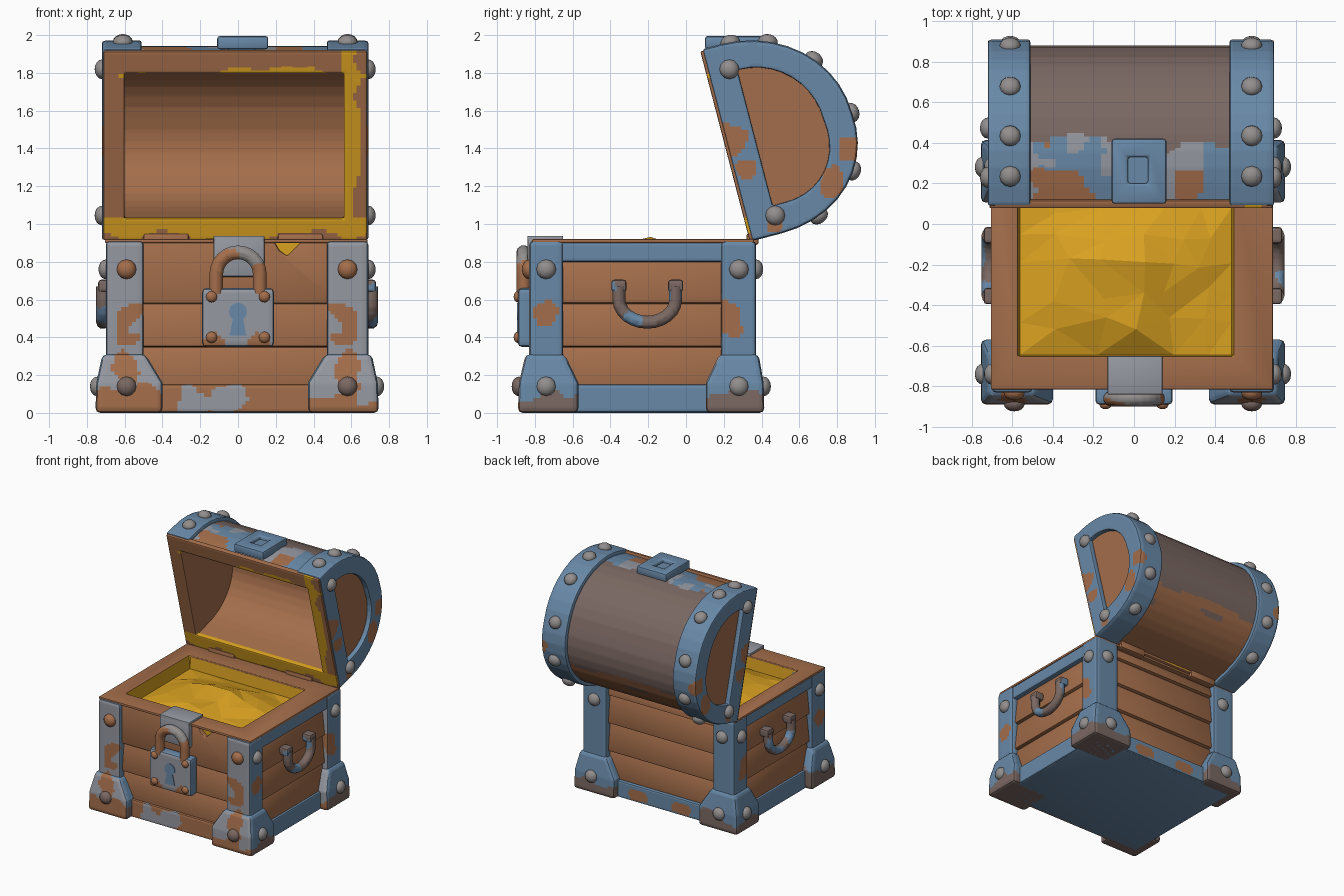
import bpy, bmesh, math, random
from mathutils import Vector, noise

if "Cube" in bpy.data.objects:
    bpy.data.objects.remove(bpy.data.objects["Cube"])
random.seed(4)

def mat(name, r, g, b):
    m = bpy.data.materials.new(name)
    m.diffuse_color = (r, g, b, 1)
    m.use_nodes = True
    m.node_tree.nodes["Principled BSDF"].inputs["Base Color"].default_value = m.diffuse_color
    return m
WOOD, BLUE = mat("brown wood", 0.37, 0.155, 0.07), mat("blue metal", 0.14, 0.25, 0.39)
GREY, GOLD = mat("grey metal", 0.30, 0.315, 0.355), mat("gold", 0.70, 0.36, 0.015)
DARK, RIVET = mat("weathered wood", 0.195, 0.138, 0.122), mat("rivet grey", 0.29, 0.27, 0.27)

# Maps from profile coordinates to space; L is the open lid (a along the rim, b out through the dome)
X = lambda t, y, z: Vector((t, y, z))
Y = lambda t, x, z: Vector((x, t, z))
Z = lambda t, x, y: Vector((x, y, t))
L = lambda x, a, b: Vector((x, 0.35 - 0.252 * a + 0.968 * b, 0.92 + 0.968 * a + 0.252 * b))
lid_a = lambda c: -0.252 * (c.y - 0.35) + 0.968 * (c.z - 0.92)
lid_b = lambda c: 0.968 * (c.y - 0.35) + 0.252 * (c.z - 0.92)
half_turn = [math.pi * i / 12 for i in range(13)]

# Builders: a colour is a material, or a rule applied to finely cut faces
def finish(name, bm, colour, bevel=0.0, step=0.02):
    bmesh.ops.recalc_face_normals(bm, faces=bm.faces[:])
    sharp = [e for e in bm.edges if bevel and e.is_manifold and e.calc_face_angle() > 0.6]
    if sharp:
        bmesh.ops.bevel(bm, geom=sharp, offset=bevel, segments=2, profile=0.5, affect='EDGES', clamp_overlap=True)
    mats = [colour]
    if callable(colour):
        for ax in range(3):
            vals = [v.co[ax] for v in bm.verts]
            co, no = Vector(), Vector()
            co[ax], no[ax] = min(vals) + step, 1
            while co[ax] < max(vals) - 0.004:
                geom = bm.verts[:] + bm.edges[:] + bm.faces[:]
                bmesh.ops.bisect_plane(bm, geom=geom, plane_co=co, plane_no=no, dist=1e-5)
                co[ax] += step
        bm.normal_update()
        picks = [colour(f.calc_center_median(), f.normal) for f in bm.faces]
        mats = list(dict.fromkeys(picks))
        for f, m in zip(bm.faces, picks):
            f.material_index = mats.index(m)
    me = bpy.data.meshes.new(name)
    for m in mats:
        me.materials.append(m)
    bm.to_mesh(me)
    bm.free()
    bpy.context.collection.objects.link(bpy.data.objects.new(name, me))

def loft(name, loops, colour, bevel=0.012, cyclic=False, step=0.02):
    bm = bmesh.new()
    R = [[bm.verts.new(p) for p in loop] for loop in loops]
    for i in range(0 if cyclic else 1, len(R)):
        for k in range(len(R[i])):
            bm.faces.new((R[i - 1][k - 1], R[i - 1][k], R[i][k], R[i][k - 1]))
    if not cyclic:
        bm.faces.new(R[0])
        bm.faces.new(R[-1])
    finish(name, bm, colour, bevel, step)

def prism(name, pts, lo, hi, fn, colour, bevel=0.012):
    loft(name, [[fn(t, *p) for p in pts] for t in (lo, hi)], colour, bevel)
def rect(x0, x1, y0, y1):
    return [(x0, y0), (x1, y0), (x1, y1), (x0, y1)]
def box(name, x0, x1, y0, y1, z0, z1, colour, bevel=0.012):
    prism(name, rect(y0, y1, z0, z1), x0, x1, X, colour, bevel)
def ring(name, outer, inner, lo, hi, fn, colour, bevel=0.012, cyclic=True, step=0.02):
    loops = [(fn(lo, *o), fn(hi, *o), fn(hi, *i), fn(lo, *i)) for o, i in zip(outer, inner)]
    loft(name, loops, colour, bevel, cyclic, step)
def tube(name, pts, r, side, colour):
    loops = []
    for i, p in enumerate(pts):
        w = (pts[min(i + 1, len(pts) - 1)] - pts[max(i - 1, 0)]).cross(side).normalized()
        loops.append([p + r * (math.cos(k * math.pi / 5) * side + math.sin(k * math.pi / 5) * w) for k in range(10)])
    loft(name, loops, colour, 0)
def rivets(name, spots, r=0.052):
    bm = bmesh.new()
    for loc, nrm in spots:
        q = Vector(nrm).to_track_quat('Z', 'Y')
        for v in bmesh.ops.create_uvsphere(bm, u_segments=12, v_segments=8, radius=r)['verts']:
            v.co = q @ Vector((v.co.x, v.co.y, v.co.z * 0.75)) + Vector(loc)
    finish(name, bm, lambda c, n: RIVET if c.y > -0.82 else DARK if c.z < 0.25 else WOOD, step=9)

# Worn metal: rust spots (mirrored x, y, z, radius) with wavy edges, grey on the front
RUST = [(0.59, -0.84, 0.50, 0.09), (0.52, -0.84, 0.41, 0.06), (0.69, -0.75, 0.52, 0.065), (0.69, 0.24, 0.53, 0.06),
        (0.69, 0.25, 0.45, 0.05), (0.70, 0.26, 1.42, 0.07), (0.70, 0.31, 1.30, 0.06), (0.70, 0.87, 1.41, 0.06),
        (0.70, 0.77, 1.22, 0.07), (0.70, 0.47, 0.99, 0.04), (0.14, -0.89, 0.37, 0.06), (0.2, 0.36, 0.07, 0.06),
        (0.60, -0.86, 0.25, 0.06)]
def near(c, x, y, z, r):
    return (c - Vector((x, y, z))).length < r * (1 + 1.1 * noise.noise(c * 8))
def metal(c, n):
    if any(near(Vector((abs(c.x + 0.01), c.y, c.z)), *s) for s in RUST):
        return WOOD
    return GREY if n.y < -0.5 and c.z < 0.95 else BLUE
def foot_rule(c, n):
    if c.z < 0.11 + 0.12 * noise.noise(c * 6):
        return WOOD if n.y < -0.5 else DARK
    return metal(c, n)
def skirt_rule(c, n):
    return GREY if near(c, -0.24, -0.81, 0.07, 0.08) or near(c, -0.08, -0.81, 0.07, 0.08) else WOOD
def handle_rule(c, n):
    return BLUE if noise.noise(c * 7) > 0.05 else DARK

# Base floor, walls and rim around the cavity
box("floor", -0.69, 0.67, -0.80, 0.34, 0.0, 0.04, BLUE)
cavity = rect(-0.572, 0.492, -0.652, 0.182)
ring("base_walls", rect(-0.65, 0.63, -0.74, 0.30), cavity, 0.03, 0.905, Z, WOOD, 0)
ring("base_rim", rect(-0.705, 0.685, -0.815, 0.36), cavity, 0.90, 0.92, Z, WOOD, 0.006)

# Lapped planks, with a broken one above the lock
edges = [0.14, 0.35, 0.58, 0.81, 0.905]
for side, o, s, lo, hi, fn, rows in (("front", -0.80, -1, -0.54, 0.52, X, 2), ("back", 0.345, 1, -0.54, 0.52, X, 4),
                                     ("left", -0.675, -1, -0.68, 0.22, Y, 3), ("right", 0.665, 1, -0.68, 0.22, Y, 3)):
    for i in range(rows):
        z0, z1 = edges[i:i + 2]
        section = [(o, z0), (o - s * 0.025, z1), (o - s * 0.1, z1), (o - s * 0.1, z0)]
        prism(f"{side}_plank_{i}", section, lo, hi, fn, WOOD, 0.014)
prism("front_broken_plank", [(-0.54, 0.58), (0.52, 0.58), (0.52, 0.91), (0.34, 0.91), (0.26, 0.83),
      (0.22, 0.86), (0.19, 0.91), (-0.54, 0.91)], -0.80, -0.755, Y, WOOD, 0.01)
box("gold_behind_crack", 0.17, 0.36, -0.765, -0.735, 0.80, 0.90, GOLD, 0)

# Skirts and side rails
box("front_skirt", -0.54, 0.52, -0.815, -0.72, 0.004, 0.15, skirt_rule)
box("back_skirt", -0.54, 0.52, 0.25, 0.36, 0.004, 0.14, metal)
for side, x0, x1 in (("left", -0.69, -0.60), ("right", 0.60, 0.68)):
    box(side + "_bottom_rail", x0, x1, -0.70, 0.25, 0.004, 0.15, metal)
    box(side + "_top_rail", x0, x1, -0.70, 0.25, 0.80, 0.908, metal)

# Corner posts, tapered feet and their rivets
spots = []
for sx, px0, px1 in ((-1, -0.70, -0.50), (1, 0.69, 0.47)):
    for sy, py0, py1, fy in ((-1, -0.83, -0.65, 0.06), (1, 0.37, 0.185, 0.045)):
        tag = ("left" if sx < 0 else "right") + ("_front" if sy < 0 else "_back")
        box(tag + "_post", px0, px1, py0, py1, 0.02, 0.91, metal, 0.02)
        loops = [[Z(z, *p) for p in rect(px0 + sx * o, px1 - sx * w, py0 + sy * fy * o / 0.055, py1 - sy * w * 0.8)]
                 for z, o, w in ((0, 0.055, 0.10), (0.16, 0.05, 0.10), (0.31, 0.018, 0.01))]
        loft(tag + "_foot", loops, foot_rule, 0.025)
        mx, my = px0 - sx * 0.11, py0 - sy * 0.09
        spots += [((mx, py0, 0.76), (0, sy, 0)), ((px0, my, 0.76), (sx, 0, 0)),
                  ((mx, py0 + sy * fy * 0.9, 0.14), (0, sy, 0)), ((px0 + sx * 0.045, my, 0.14), (sx, 0, 0))]
rivets("base_rivets", spots)

# Side handles
for side, s in (("left", -1), ("right", 1)):
    x = s * 0.71 - 0.005
    arc = [Vector((x, -0.205 - 0.15 * math.cos(t), 0.60 - 0.12 * math.sin(t))) for t in half_turn]
    ends = [Vector((x, y, 0.67)) for y in (-0.355, -0.055)]
    tube(side + "_handle", ends[:1] + arc + ends[1:], 0.036, Vector((1, 0, 0)), handle_rule)
    for i, e in enumerate(ends):
        box(f"{side}_handle_mount_{i}", x - s * 0.055, x + s * 0.025, e.y - 0.04, e.y + 0.04, 0.64, 0.705, handle_rule, 0.015)

# Gold heap: steep liner edge around a faceted mound
bm, grid = bmesh.new(), []
us = [0, 0.01, 0.2, 0.37, 0.55, 0.72, 0.88, 0.99, 1]
for i, u in enumerate(us):
    for j, v in enumerate(us):
        edge = min(i, j, 8 - i, 8 - j)
        x, y, z = -0.572 + 1.064 * u, -0.653 + 0.836 * v, 0.917 if edge == 0 else 0.81
        if edge > 1:
            x, y = x + random.uniform(-0.05, 0.05), y + random.uniform(-0.04, 0.04)
            z += 0.10 * math.sin(math.pi * u) * math.sin(math.pi * v) + random.uniform(-0.02, 0.03)
        grid.append(bm.verts.new((x, y, z)))
for k in (k for k in range(72) if k % 9 < 8):
    bm.faces.new((grid[k], grid[k + 9], grid[k + 10], grid[k + 1]))
bmesh.ops.triangulate(bm, faces=bm.faces[:])
finish("gold_heap", bm, GOLD)

# Padlock and hasp
box("hasp_front", -0.13, 0.14, -0.84, -0.78, 0.72, 0.935, GREY)
box("hasp_top", -0.13, 0.14, -0.84, -0.65, 0.91, 0.937, GREY, 0.006)
box("padlock_body", -0.19, 0.19, -0.89, -0.80, 0.35, 0.66, metal, 0.02)
arc = [Vector((0.115 * math.cos(t), -0.86, 0.735 + 0.115 * math.sin(t))) for t in half_turn]
tube("padlock_shackle", [Vector((0.115, -0.86, 0.63))] + arc + [Vector((-0.115, -0.86, 0.63))], 0.038,
     Vector((0, 1, 0)), lambda c, n: WOOD if c.z < 0.78 + 0.2 * noise.noise(c * 6) else RIVET)
hole = [(0.048 * math.cos(t), 0.535 + 0.048 * math.sin(t)) for t in [math.radians(29 * i - 55) for i in range(11)]]
prism("keyhole", hole + [(-0.045, 0.41), (0.045, 0.41)], -0.895, -0.887, Y, BLUE, 0)
rivets("padlock_rivets", [((x, -0.89, z), (0, -1, 0)) for x in (-0.14, 0.14) for z in (0.40, 0.615)], 0.03)

# Open lid: wooden barrel and rim
def dome(t, i=0.0, base=0.1):
    return (0.515 + (0.525 - i) * math.cos(t), base + (0.68 - i - base) * math.sin(t) + 0.06 * max(0, -math.cos(t)))
def D(i, bottom=0.0):
    arc = [dome(math.pi * k / 20, i, max(0.1, bottom + 0.01)) for k in range(21)]
    return [(1.04 - i, bottom)] + arc + [(i - 0.01, bottom)]
def barrel_rule(c, n):
    a, b, v = lid_a(c), lid_b(c), noise.noise(c * 4)
    p = Vector((c.x, b, 0))
    if n.dot(c - L(c.x, 0.515, 0.2)) < 0 or b < 0.005:
        return WOOD
    if a > 0.75 and b < 0.30 + 0.1 * v:
        if near(p, -0.40, 0.06, 0, 0.15) or near(p, 0.24, 0.10, 0, 0.09):
            return WOOD
        return BLUE if near(p, -0.30, 0.12, 0, 0.2) or c.x > 0.32 + 0.2 * v else GREY
    return DARK if a > 0.24 + 0.25 * noise.noise(Vector((c.x * 2, a * 14, b * 5))) else WOOD
ring("lid_barrel", D(0.03), D(0.12), -0.61, 0.57, L, barrel_rule, 0, False, 0.028)
def rim_rule(c, n):
    a, v = lid_a(c), noise.noise(c * 6)
    right = 0.55 < c.x < 0.64 + 0.08 * v and a > 0.05
    top = 0.89 < a < 0.905 + 0.04 * v + 0.02 * (-0.1 < c.x < 0.4)
    return GOLD if right or top or 0.03 + 0.05 * v < a < 0.125 else WOOD
ring("lid_rim", rect(-0.712, 0.682, -0.005, 1.03), rect(-0.60, 0.56, 0.115, 0.91), -0.015, 0.025,
     lambda t, x, a: L(x, a, t), rim_rule, 0.008)

# Lid ends, metal bands and rivets
spots = []
for side, s, out, inn, wall in (("left", -1, -0.72, -0.51, -0.60), ("right", 1, 0.69, 0.47, 0.56)):
    prism(side + "_lid_end", D(0.05), out - s * 0.04, wall, L, WOOD, 0)
    ring(side + "_lid_band", D(0), D(0.06), out - s * 0.005, inn, L, metal, 0.015, False)
    ring(side + "_lid_end_ring", D(0.004), D(0.155, 0.15), out, out - s * 0.045, L, metal, 0.015)
    for t in map(math.radians, (5, 25, 52, 90, 125, 158)):
        spots.append((L(out - s * 0.11, *dome(t)), L(0, math.cos(t), math.sin(t)) - L(0, 0, 0)))
    spots += [(L(out, a, b), (s, 0, 0)) for a, b in ((0.90, 0.11), (0.09, 0.15))]
rivets("lid_rivets", spots)

# Clasp plate with a square socket, and hinges
ring("clasp", rect(-0.11, 0.16, 0.10, 0.42), rect(-0.03, 0.07, 0.20, 0.33), 1.925, 1.995, Z, BLUE, 0.014)
box("clasp_socket", -0.05, 0.09, 0.18, 0.35, 1.92, 1.965, BLUE, 0)
for i, x in enumerate((-0.38, 0.33)):
    box(f"hinge_{i}", x - 0.12, x + 0.12, 0.32, 0.385, 0.89, 0.95, WOOD)

# Smooth everything but the faceted gold
for o in bpy.data.objects:
    o.select_set(o.name != "gold_heap")
bpy.context.view_layer.objects.active = bpy.data.objects["floor"]
bpy.ops.object.shade_smooth_by_angle(angle=math.radians(40))
